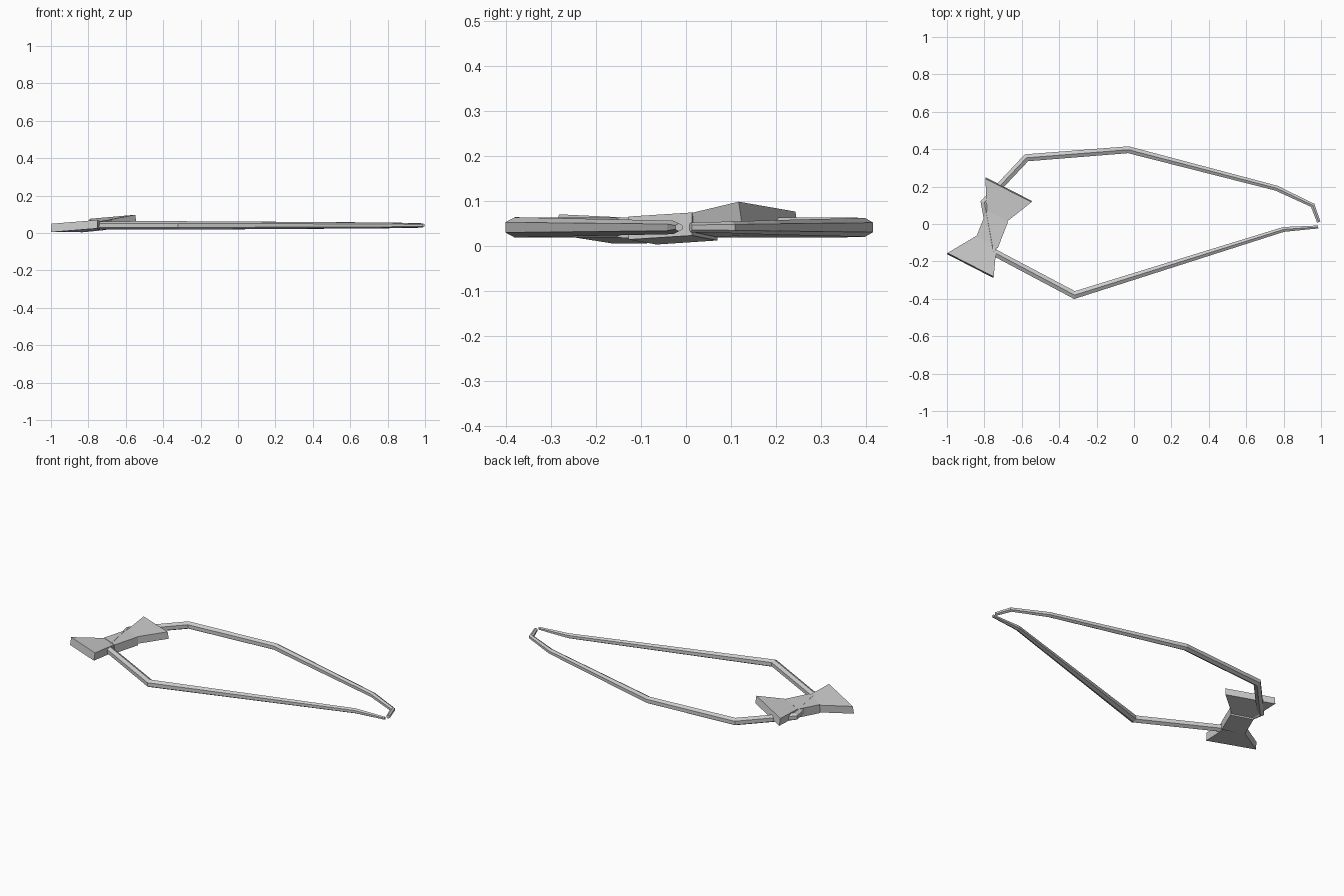
import bpy, bmesh
from math import sin, cos, pi
from mathutils import Vector

if "Cube" in bpy.data.objects:
    bpy.data.objects.remove(bpy.data.objects["Cube"])


def finish(bm, name):
    bmesh.ops.recalc_face_normals(bm, faces=bm.faces[:])
    mesh = bpy.data.meshes.new(name)
    bm.to_mesh(mesh)
    bm.free()
    obj = bpy.data.objects.new(name, mesh)
    bpy.context.collection.objects.link(obj)
    return obj


def hex_tube(name, path, z):
    """Mitred hexagonal tube along (x, y, radius) points lying flat at height z."""
    bm = bmesh.new()
    pts = [Vector((x, y, z)) for x, y, r in path]
    rings = []
    for i, (x, y, r) in enumerate(path):
        a = (pts[i] - pts[max(i - 1, 0)]).normalized()
        b = (pts[min(i + 1, len(pts) - 1)] - pts[i]).normalized()
        t = (a + b).normalized()
        miter = 1 / t.dot(b if b.length else a)
        side = Vector((t.y, -t.x, 0)) * miter
        rings.append([bm.verts.new(pts[i] + r * (side * sin(k * pi / 3)
                      + Vector((0, 0, cos(k * pi / 3))))) for k in range(6)])
    for p, q in zip(rings, rings[1:]):
        for k in range(6):
            n = (k + 1) % 6
            bm.faces.new((p[k], p[n], q[n], q[k]))
    bm.faces.new(rings[0])
    bm.faces.new(rings[-1])
    return finish(bm, name)


def slab(name, top, thickness, shift=(0, 0)):
    """Tilted four-cornered plate, its underside shifted a little sideways."""
    bm = bmesh.new()
    hi = [bm.verts.new(p) for p in top]
    lo = [bm.verts.new((x + shift[0], y + shift[1], z - thickness)) for x, y, z in top]
    bm.faces.new(hi)
    bm.faces.new(lo)
    for k in range(4):
        n = (k + 1) % 4
        bm.faces.new((hi[k], hi[n], lo[n], lo[k]))
    return finish(bm, name)


# Open band, tapering to its two free tips
hex_tube("band", [
    (0.988, 0.010, 0.011), (0.955, 0.100, 0.013), (0.760, 0.192, 0.016),
    (-0.030, 0.397, 0.021), (-0.575, 0.354, 0.022), (-0.800, 0.115, 0.022),
    (-0.752, -0.150, 0.022), (-0.318, -0.380, 0.0225), (0.800, -0.029, 0.015),
    (0.985, -0.016, 0.009)], 0.041)

# Bow: two flared loops and a centre knot, all slightly tilted
slab("bow_loop_back", [(-0.795, 0.243, 0.076), (-0.548, 0.117, 0.098),
                       (-0.680, 0.012, 0.073), (-0.785, 0.065, 0.062)], 0.043, (0.003, 0.006))
slab("bow_loop_front", [(-0.997, -0.155, 0.050), (-0.750, -0.282, 0.070),
                        (-0.735, -0.115, 0.062), (-0.837, -0.060, 0.051)], 0.045, (-0.003, -0.006))
slab("bow_knot", [(-0.788, 0.070, 0.063), (-0.673, 0.013, 0.074),
                  (-0.728, -0.128, 0.065), (-0.842, -0.065, 0.054)], 0.051)
